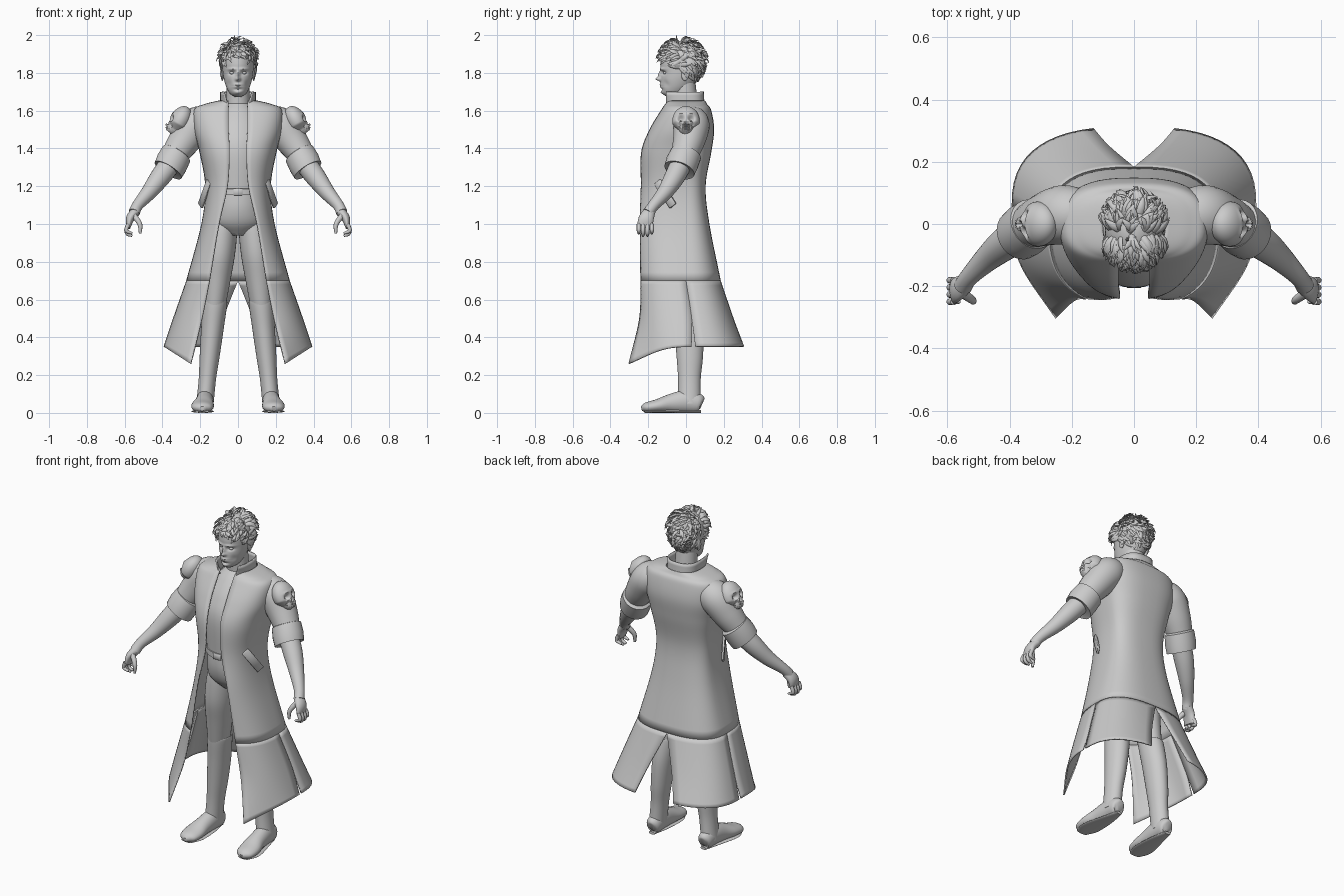
import bpy, bmesh, math, random
from mathutils import Vector, Matrix

if "Cube" in bpy.data.objects:
    bpy.data.objects.remove(bpy.data.objects["Cube"], do_unlink=True)
random.seed(4)
colour = (.6, .6, .6, 1)
grey = bpy.data.materials.new("plain grey")
grey.use_nodes = True
grey.diffuse_color = colour
grey.node_tree.nodes["Principled BSDF"].inputs["Base Color"].default_value = colour

def finish(name, bm, mirror=False, thickness=0):
    """Turn a bmesh into a shaded object, mirrored to the other side if asked."""
    bmesh.ops.recalc_face_normals(bm, faces=bm.faces)
    mesh = bpy.data.meshes.new(name)
    bm.to_mesh(mesh)
    bm.free()
    mesh.materials.append(grey)
    obj = bpy.data.objects.new(name, mesh)
    bpy.context.collection.objects.link(obj)
    bpy.ops.object.select_all(action='DESELECT')
    obj.select_set(True)
    bpy.context.view_layer.objects.active = obj
    bpy.ops.object.shade_smooth_by_angle(angle=math.radians(45))
    if mirror:
        obj.modifiers.new("mirror", 'MIRROR')
    if thickness:
        solid = obj.modifiers.new("cloth", 'SOLIDIFY')
        solid.thickness, solid.offset = thickness, 0

def spline(points, count):
    """Resample a list of tuples along a Catmull-Rom curve."""
    pts = [Vector(p) for p in points]
    pts = [pts[0] * 2 - pts[1]] + pts + [pts[-1] * 2 - pts[-2]]
    out = []
    for k in range(count):
        whole = k / (count - 1) * (len(points) - 1)
        i = min(int(whole), len(points) - 2)
        t = whole - i
        a, b, c, d = pts[i:i + 4]
        out.append((b * 2 + (c - a) * t + (a * 2 - b * 5 + c * 4 - d) * t ** 2
                    + (b * 3 - a - c * 3 + d) * t ** 3) / 2)
    return out

def add_tube(bm, rings, count=0, sides=24, side=(1, 0, 0), axis=None):
    """Loft rings of x, y, z, radius along side and, if not round, a second radius."""
    rings = [Vector((*ring[:4], ring[-1])) for ring in rings]
    if count:
        rings = spline(rings, count)
    mids = [Vector(ring[:3]) for ring in rings]
    turns = [math.tau * k / sides for k in range(sides)]
    loops = []
    for i, ring in enumerate(rings):
        along = Vector(axis) if axis else mids[min(i + 1, len(mids) - 1)] - mids[max(i - 1, 0)]
        along.normalize()
        u = Vector(side)
        u = (u - along * u.dot(along)).normalized()
        w = along.cross(u)
        loops.append([bm.verts.new(mids[i] + u * ring[3] * math.cos(a) + w * ring[4] * math.sin(a))
                      for a in turns])
    for low, high in zip(loops, loops[1:]):
        for k in range(sides):
            bm.faces.new((low[k - 1], low[k], high[k], high[k - 1]))
    bm.faces.new(loops[0])
    bm.faces.new(loops[-1])

def tube(name, rings, count=0, mirror=False, **options):
    bm = bmesh.new()
    add_tube(bm, rings, count, **options)
    finish(name, bm, mirror)

def coat_row(z, width, back, front, gap, split=0, mid=0):
    """Squarish half outline from the back seam round the side to the front edge."""
    power, steps = .75, 12
    start, end = (math.acos((edge / width) ** (1 / power)) for edge in (split, gap))
    angles = [start * (1 - k / steps) for k in range(steps)] + [-end * k / steps for k in range(steps + 1)]
    return [Vector((width * math.cos(a) ** power,
                    mid + ((back if a > 0 else front) - mid) * abs(math.sin(a)) ** power, z)) for a in angles]

def cloth(name, rows, down):
    bm = bmesh.new()
    grid = [[bm.verts.new(p) for p in spline(column, down)] for column in zip(*rows)]
    for a, b in zip(grid, grid[1:]):
        for k in range(down - 1):
            bm.faces.new((a[k], a[k + 1], b[k + 1], b[k]))
    finish(name, bm, True, .008)

def blob(bm, centre, size):
    place = Matrix.Translation(centre) @ Matrix.Diagonal((*size, 1))
    return bmesh.ops.create_uvsphere(bm, u_segments=64, v_segments=48, radius=1, matrix=place)["verts"]

def box(name, centre, size, turn, mirror=False):
    bm = bmesh.new()
    bmesh.ops.create_cube(bm, size=1, matrix=Matrix.Translation(centre) @ turn @ Matrix.Diagonal((*size, 1)))
    bmesh.ops.bevel(bm, geom=bm.edges[:], offset=.003, segments=1, affect='EDGES')
    finish(name, bm, mirror)

def press(x, z, features):
    """Sum of soft dents: each has a place, an amount and two spreads."""
    return sum(amount * math.exp(-((abs(x) - px) / sx) ** 2 - ((z - pz) / sz) ** 2)
               for px, pz, amount, sx, sz in features)

# Coat body, then tails parted by side slits and a back slit
body = [coat_row(*r) for r in [
    (1.65, .1, .1, -.1, .05), (1.63, .18, .11, -.11, .05), (1.6, .23, .13, -.13, .05),
    (1.5, .23, .145, -.19, .05), (1.38, .2, .13, -.235, .045), (1.2, .17, .1, -.24, .055),
    (1, .19, .12, -.26, .1), (.7, .27, .18, -.26, .15)]]
cloth("coat_body", body, 50)
middle_hem = coat_row(.5, .34, .25, -.27, .19, .08, .03)
hem = coat_row(.35, .39, .31, -.25, .25, .13, .05)
half = len(hem) // 2
cloth("coat_back_tails", [r[:half + 1] for r in (body[-1], middle_hem, hem)], 16)
for k in range(half + 1):
    hem[half + k] += Vector((0, -.02 - .07 * (k / half) ** 4, -.09 * (k / half) ** 2))
cloth("coat_front_tails", [r[half:] for r in (body[-1], middle_hem, hem)], 20)
cloth("collar", [coat_row(1.62, .09, .095, -.11, .05), coat_row(1.7, .09, .09, -.15, .075)], 5)

# Sleeves, rolled cuffs, pocket flaps
tube("sleeves", [(.16, .03, 1.55, .08), (.225, .03, 1.52, .095),
                 (.285, .015, 1.44, .085), (.34, -.01, 1.36, .07)], 18, True)
tube("sleeve_cuffs", [(.32, 0, 1.38, .065), (.325, 0, 1.37, .083), (.35, -.02, 1.325, .087),
                      (.37, -.035, 1.285, .083), (.365, -.035, 1.29, .06)], mirror=True, axis=(.5, -.3, -.8))
slant = Vector((.05, .09, -.14)).to_track_quat('Z', 'X').to_matrix().to_4x4()
box("pocket_flaps", (.176, -.11, 1.16), (.045, .014, .16), slant, True)

# Forearms and hands
tube("forearms", [(.35, -.02, 1.33, .057), (.41, -.06, 1.25, .054), (.47, -.11, 1.17, .042),
                  (.53, -.17, 1.1, .03), (.55, -.2, 1.06, .03)], 20, True)
bm = bmesh.new()
add_tube(bm, [(.54, -.19, 1.07, .03, .025), (.57, -.21, 1.03, .04, .023), (.58, -.22, .98, .04, .01)],
         10, side=(0, 1, 0))
for i in range(4):
    y = -.25 + i * .023
    tip = .95 if i in (0, 3) else .937
    add_tube(bm, [(.58, y, 1, .011), (.592, y, .97, .011), (.585, y, tip + .01, .01), (.56, y, tip, .006)],
             10, 10, (0, 1, 0))
add_tube(bm, [(.555, -.22, 1.05, .016), (.52, -.245, 1, .013), (.518, -.25, .95, .007)], 10, 10)
finish("hands", bm, True)

# Skull shoulder guards: a sphere with sockets, nose, brow and a narrow toothed jaw
bm = bmesh.new()
skull = blob(bm, (0, 0, 0), (1, 1, 1))
dents = [(.38, -.1, -.5, .2, .18), (0, -.4, -.35, .1, .14), (.6, -.5, -.25, .15, .15),
         (.36, .18, .1, .25, .08), (.42, -.34, .12, .2, .07), (0, -.7, -.15, .4, .03)]
for v in skull:
    x, y, z = v.co
    if x > 0:
        v.co.x += press(y, z, dents)
        if -.9 < z < -.5:
            v.co.x += .25 * (1 - abs(y)) - .05 * math.cos(y * 40)
    if z < -.2:
        v.co.y *= 1 - .35 * min(1, (-.2 - z) / .4)
bmesh.ops.transform(bm, verts=skull, matrix=Matrix.Translation((.308, 0, 1.545))
                    @ Matrix.Rotation(-.5, 4, 'Y') @ Matrix.Diagonal((.055, .072, .085, 1)))
finish("skull_shoulder_guards", bm, True)

# Shirt, trousers, belt
flat = dict(axis=(0, 0, 1), sides=32)
tube("shirt", [(0, 0, 1.64, .06), (0, 0, 1.59, .11), (0, -.02, 1.5, .15),
               (0, -.045, 1.38, .16), (0, -.055, 1.15, .137)], 30, **flat)
tube("trouser_hips", [(0, -.055, 1.18, .135), (0, -.05, 1.08, .14),
                      (0, -.04, 1, .14, .125), (0, -.03, .94, .07, .08)], 14, **flat)
tube("belt", [(0, -.055, 1.17 + z, r) for z, r in ((-.018, .13), (-.016, .145), (.016, .145), (.018, .13))], **flat)
box("belt_buckle", (0, -.2, 1.17), (.05, .012, .036), Matrix())

# Legs and tall boots lean outward at a steady slope
def leg(name, sections, count):
    tube(name, [(.18 - z / 10, y, z, wide, deep) for z, y, wide, deep in sections], count, True, **flat)

leg("trouser_legs", [(1.03, -.03, .07, .1), (.95, -.03, .08, .105), (.83, -.03, .08, .1),
                     (.7, -.02, .07, .083), (.52, 0, .054, .066)], 24)
leg("boot_shafts", [(.585, 0, .056, .068), (.58, 0, .065, .077), (.45, .015, .06, .078), (.3, .02, .053, .07),
                    (.18, .018, .046, .06), (.05, .018, .046, .06)], 40)
tube("boot_feet", [(.173, .085, .045, .015, .025), (.173, .07, .05, .04, .05), (.175, 0, .06, .046, .06),
                   (.18, -.08, .05, .05, .05), (.187, -.15, .037, .06, .036),
                   (.19, -.21, .028, .05, .027), (.19, -.236, .022, .015, .012)], 26, True)
tube("boot_soles", [(.173, .08, .008, .02, .008), (.177, -.03, .008, .045, .008),
                    (.188, -.15, .008, .06, .008), (.19, -.22, .008, .035, .008)], 20, True)

# Neck and head, with the face pressed in and out
tube("neck", [(0, .01, 1.58, .07), (0, 0, 1.64, .063), (0, -.01, 1.75, .06)], 8, **flat)
profile = [(1.672, .015, -.1, -.06), (1.69, .042, -.122, -.01), (1.72, .06, -.132, .03), (1.76, .073, -.134, .06),
           (1.8, .08, -.132, .077), (1.85, .083, -.135, .087), (1.9, .08, -.125, .085),
           (1.94, .06, -.09, .06), (1.96, .015, -.03, 0)]
bm = bmesh.new()
add_tube(bm, [(0, (front + back) / 2, z, wide, (back - front) / 2) for z, wide, front, back in profile],
         110, 120, axis=flat["axis"])
face = [(0, 1.767, -.024, .012, .01), (0, 1.79, -.016, .01, .02), (.032, 1.8, .013, .017, .01),
        (.03, 1.82, -.007, .024, .007), (0, 1.733, -.008, .02, .01), (0, 1.732, .006, .024, .002),
        (0, 1.712, .006, .02, .006), (0, 1.696, -.008, .02, .01), (.048, 1.74, .006, .012, .02)]
for v in bm.verts:
    if v.co.y < -.05:
        v.co.y += press(v.co.x, v.co.z, face)
finish("head", bm)
bm = bmesh.new()
blob(bm, (.031, -.108, 1.8), (.013, .012, .009))
finish("eyes", bm, True)
bm = bmesh.new()
blob(bm, (.083, -.005, 1.79), (.008, .02, .032))
blob(bm, (.088, .005, 1.797), (.007, .014, .022))
finish("ears", bm, True)

# Hair: a cap cut along the hairline, covered in swept tufts
middle, reach = Vector((0, -.02, 1.855)), Vector((.093, .112, .113))
def bald(p):
    return p.z < 1.8 - .75 * p.y

bm = bmesh.new()
blob(bm, middle, reach)
bmesh.ops.delete(bm, geom=[f for f in bm.faces if bald(f.calc_center_median())], context='FACES')
finish("hair_cap", bm)
bm = bmesh.new()
for _ in range(600):
    out = Vector([random.gauss(0, 1) for _ in range(3)]).normalized()
    root = middle + out * reach
    if bald(root) or (root.y > .03 and random.random() < .5):
        continue
    sweep = Vector((random.uniform(-.8, .8), -.9 if root.y < -.03 else .5, random.uniform(-.9, .2)))
    sweep = (sweep - out * sweep.dot(out)).normalized()
    lift = out * (.018 if root.z > 1.88 else .009)
    size = random.uniform(.007, .013)
    add_tube(bm, [(*(root + lift * up + sweep * run), size * wide, size * wide / 2) for up, run, wide in
                  ((-.5, 0, 1), (.6, .02, 1), (1, .042, .6), (1, .058, .1))], 7, 6, sweep.cross(out))
add_tube(bm, [(-.02, -.05, 1.95, .008), (-.02, -.05, 1.98, .005), (-.016, -.05, 2, .001)], 5, 6)
finish("hair_tufts", bm)
